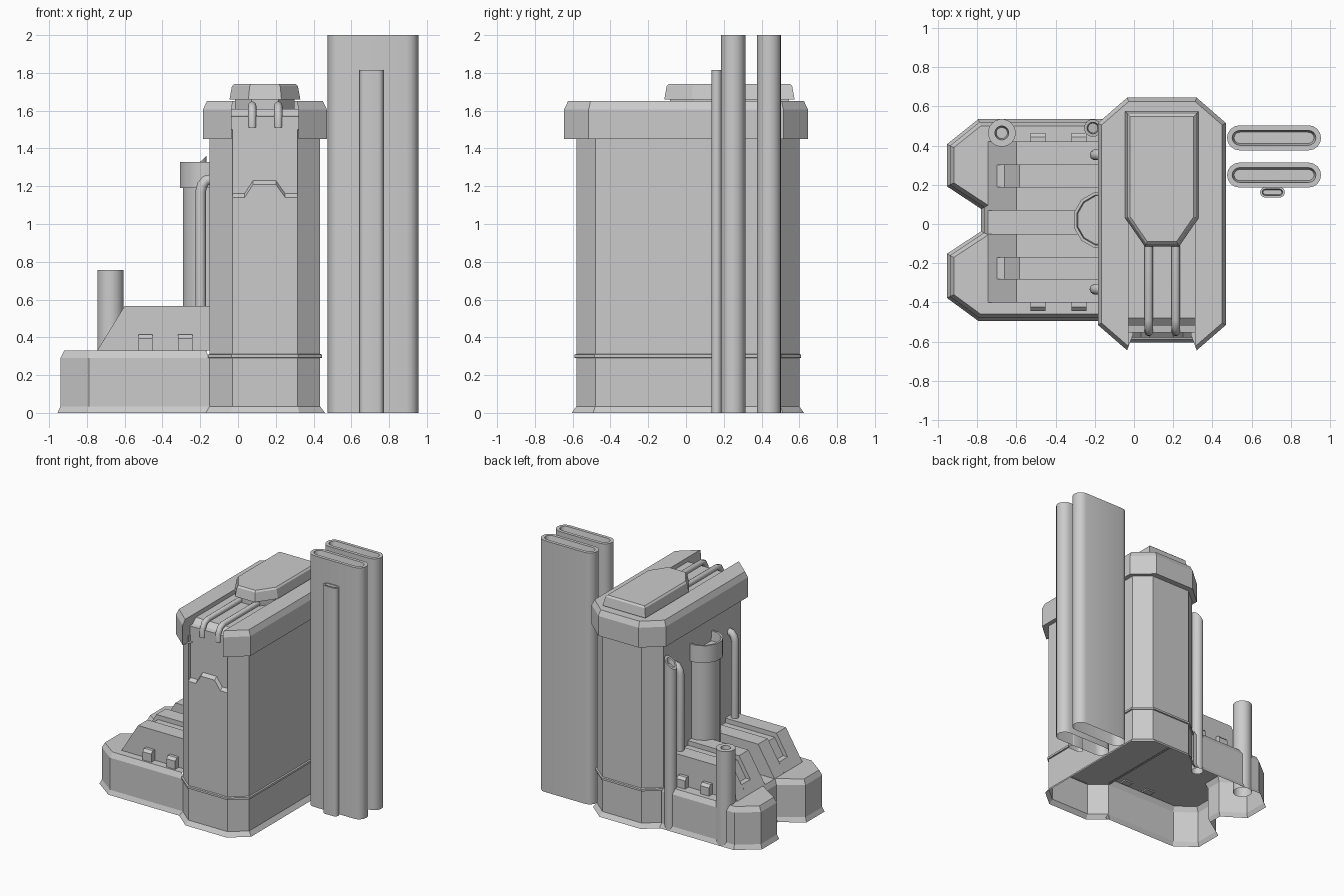
import bpy, bmesh
from math import cos, sin, pi, radians
from mathutils import Vector

if "Cube" in bpy.data.objects:
    bpy.data.objects.remove(bpy.data.objects["Cube"])


def skin(name, loops, start=False, end=True, skip=(), recalc=False):
    """Bridge equal-length loops of 3D points; optionally close the ends."""
    bm = bmesh.new()
    rows = [[bm.verts.new(p) for p in loop] for loop in loops]
    n = len(rows[0])
    for a, b in zip(rows, rows[1:]):
        for i in range(n):
            if i not in skip:
                j = (i + 1) % n
                bm.faces.new((a[i], a[j], b[j], b[i]))
    if start:
        bm.faces.new(rows[0][::-1])
    if end:
        bm.faces.new(rows[-1])
    if recalc:
        bmesh.ops.recalc_face_normals(bm, faces=bm.faces)
    for f in bm.faces:
        f.smooth = True
    me = bpy.data.meshes.new(name)
    bm.to_mesh(me)
    bm.free()
    me.set_sharp_from_angle(angle=radians(37 if len(loops[0]) > 11 else 15))
    ob = bpy.data.objects.new(name, me)
    bpy.context.collection.objects.link(ob)
    return ob


def offset(poly, d):
    """Mitred offset of a counter-clockwise outline."""
    out = []
    for i, p in enumerate(poly):
        p = Vector(p)
        u = (p - Vector(poly[i - 1])).normalized()
        v = (Vector(poly[(i + 1) % len(poly)]) - p).normalized()
        m = Vector((u.y, -u.x)) + Vector((v.y, -v.x))
        out.append(p + m * (2 * d / m.length_squared))
    return out


def loft(name, poly, rings, notch=None, **kw):
    """Stack offset copies (offset, z) of an outline; notch cuts into its front side."""
    loops = []
    for d, z in rings:
        o = [tuple(p) for p in offset(poly, d)]
        if notch is not None:
            o[7:7] = [(o[6][0], notch), (o[7][0], notch)]
        loops.append([(x, y, z) for x, y in o])
    return skin(name, loops, **kw)


def prism(name, pts, axis, a, b):
    """Extrude a 2D profile along x or y."""
    def put(t):
        return [(t, p, q) if axis == 'x' else (p, t, q) for p, q in pts]
    return skin(name, [put(a), put(b)], start=True, recalc=True)


def octagon(x0, x1, y0, y1, cx, cy):
    return [(x1, y0 + cy), (x1, y1 - cy), (x1 - cx, y1), (x0 + cx, y1),
            (x0, y1 - cy), (x0, y0 + cy), (x0 + cx, y0), (x1 - cx, y0)]


def stadium(cx, cy, half, r, n=8):
    pts = []
    for s, a0 in ((1, -pi / 2), (-1, pi / 2)):
        for i in range(n + 1):
            a = a0 + pi * i / n
            pts.append((cx + s * (half - r) + r * cos(a), cy + r * sin(a)))
    return pts


def circle(cx, cy, r, n=20):
    return [(cx + r * cos(2 * pi * (i + .5) / n), cy + r * sin(2 * pi * (i + .5) / n))
            for i in range(n)]


def pipe(name, pts, r):
    cu = bpy.data.curves.new(name, 'CURVE')
    cu.dimensions = '3D'
    cu.bevel_depth, cu.bevel_resolution, cu.use_fill_caps = r, 3, True
    sp = cu.splines.new('POLY')
    sp.points.add(len(pts) - 1)
    for p, co in zip(sp.points, pts):
        p.co = (*co, 1)
    ob = bpy.data.objects.new(name, cu)
    bpy.context.collection.objects.link(ob)
    bpy.ops.object.select_all(action='DESELECT')
    ob.select_set(True)
    bpy.context.view_layer.objects.active = ob
    bpy.ops.object.convert(target='MESH')
    bpy.ops.object.shade_smooth_by_angle(angle=radians(40))


# tower: flared foot, belt, recessed-front shaft
body = octagon(-0.15, 0.435, -0.58, 0.60, 0.12, 0.1)
loft("tower_foot", body, [(0.025, 0), (0, 0.035), (0, 0.3)], skip=(4,))
loft("tower_belt", body, [(-0.01, 0.288), (0.01, 0.292), (0.01, 0.308), (-0.01, 0.316)], end=False)
loft("tower_shaft", body, [(0, 0.3), (0, 1.5)], notch=-0.555)

# stepped front plate with sloping upper edge
step = [(0.315, 1.14), (0.25, 1.14), (0.2, 1.21), (0.08, 1.21), (0.035, 1.14), (-0.03, 1.14)]
feet = [(-0.03, 0.3), (0.315, 0.3)]
skin("front_plate", [[(x, -0.58, z) for x, z in step + feet],
                     [(x, -0.55, z + 0.025) for x, z in step] + [(x, -0.55, z) for x, z in feet]],
     start=True, recalc=True)

# roof collar with a channel, its floor, and the lid
collar = octagon(-0.185, 0.47, -0.645, 0.645, 0.15, 0.13)
loft("roof_collar", collar, [(-0.08, 1.45), (0, 1.45), (0, 1.607), (-0.02, 1.65)], notch=0.1)
prism("channel_floor", [(0.1, 1.5), (0.1, 1.61), (-0.48, 1.61), (-0.52, 1.575),
                        (-0.555, 1.57), (-0.555, 1.5)], 'x', -0.035, 0.32)
lid = [(-0.045, 0.575), (-0.045, 0.03), (0.055, -0.115), (0.23, -0.115), (0.33, 0.03), (0.33, 0.575)]
loft("roof_lid", lid, [(-0.03, 1.6), (-0.03, 1.66), (0, 1.66), (-0.013, 1.73), (-0.025, 1.742)])
for x in (0.075, 0.213):
    pipe("roof_pipe", [(x, 0, 1.627), (x, -0.49, 1.627), (x, -0.53, 1.612),
                       (x, -0.55, 1.575), (x, -0.55, 1.51)], 0.022)

# low two-lobed base, open underneath
base = [(-0.15, 0.52), (-0.79, 0.52), (-0.94, 0.40), (-0.94, 0.20), (-0.765, 0.085),
        (-0.765, -0.045), (-0.94, -0.16), (-0.94, -0.37), (-0.79, -0.48), (-0.15, -0.48)]
loft("low_base", base, [(0.015, 0), (0, 0.035), (0, 0.29), (-0.02, 0.33)], skip=(9,))

# mirrored details about y = 0.01: wedges with slots, clips, bent pipes
full = [(-0.745, 0.33), (-0.6, 0.567), (-0.14, 0.567), (-0.14, 0.33)]
slot = [(-0.745, 0.33), (-0.7, 0.405), (-0.66, 0.405), (-0.585, 0.53), (-0.14, 0.53), (-0.14, 0.33)]
clip = [(0.41, 0.32), (0.41, 0.415), (0.445, 0.415), (0.465, 0.395), (0.465, 0.32)]
for s in (1, -1):
    def my(y):
        return 0.01 + s * (y - 0.01)
    prism("wedge_inner", full, 'y', my(0.07), my(0.19))
    prism("wedge_slot", slot, 'y', my(0.19), my(0.30))
    prism("wedge_outer", full, 'y', my(0.30), my(0.42))
    for x in (-0.49, -0.28):
        prism("side_clip", [(my(y), z) for y, z in clip], 'x', x - 0.038, x + 0.038)
    y = my(0.353)
    pipe("wall_pipe", [(-0.198, y, 0.55), (-0.198, y, 1.17), (-0.19, y, 1.205),
                       (-0.17, y, 1.23), (-0.12, y, 1.24)], 0.028)

# half-buried column with hollow head
loft("column", circle(-0.165, 0.02, 0.13, 12), [(0, 0.33), (0, 1.2)])
loft("column_head", circle(-0.165, 0.02, 0.147, 12),
     [(-0.03, 1.19), (0, 1.19), (0, 1.327), (-0.015, 1.327), (-0.02, 1.25)])

# free pipes at the back, open below and recessed on top
loft("short_stack", circle(-0.675, 0.465, 0.071),
     [(0, 0), (0, 0.757), (-0.035, 0.757), (-0.042, 0.70)])
tall = loft("slanted_stack", circle(-0.21, 0.49, 0.045),
            [(0, 0), (0, 1.32), (-0.015, 1.32), (-0.02, 1.28)])
for v in tall.data.vertices:
    if v.co.z > 1:
        v.co.z += (v.co.x + 0.21) * 0.95

# flat towers standing to the right
for name, x, y, half, r, h in (("flat_stack", 0.715, 0.25, 0.24, 0.064, 2.0),
                               ("flat_stack", 0.715, 0.44, 0.24, 0.064, 2.0),
                               ("small_flat_stack", 0.707, 0.162, 0.063, 0.027, 1.815)):
    loft(name, stadium(x, y, half, r),
         [(0, 0), (0, h), (-0.4 * r, h), (-0.55 * r, h - 0.05)])
